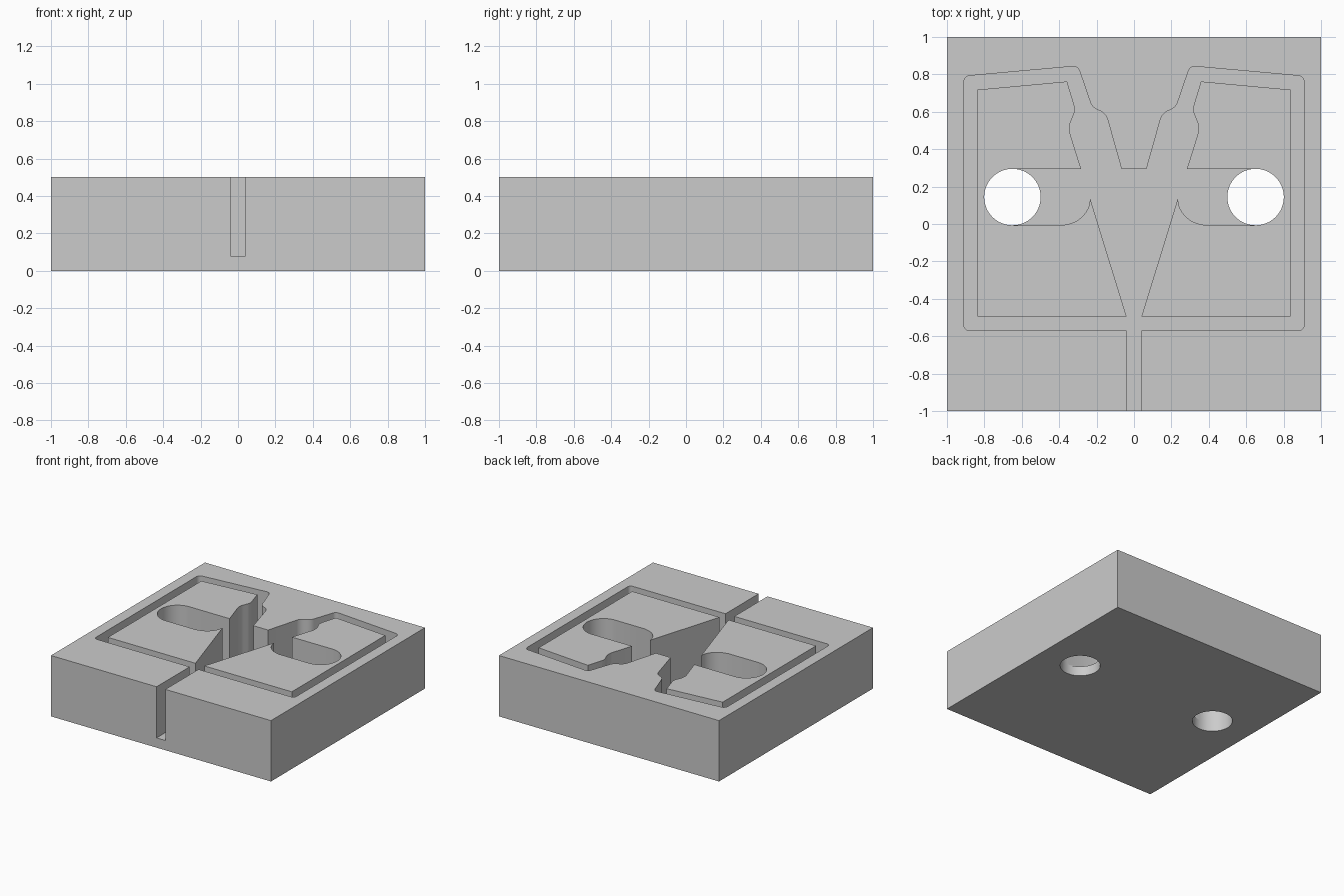
import bpy
import bmesh
from math import cos, sin, pi, tan, radians
from mathutils import Vector

cube = bpy.data.objects.get("Cube")
if cube:
    bpy.data.objects.remove(cube, do_unlink=True)

TOP, FLOOR = 0.5, 0.08
HOLE_X, HOLE_Y, HOLE_R = 0.65, 0.144, 0.151

grey = bpy.data.materials.new("plain_grey")
grey.use_nodes = True
colour = (0.6, 0.6, 0.6, 1)
grey.diffuse_color = colour
grey.node_tree.nodes["Principled BSDF"].inputs["Base Color"].default_value = colour


def arc(cx, cy, r, start, end, steps=16):
    """Points on an arc, angles in degrees."""
    angles = [radians(start + (end - start) * i / steps) for i in range(steps + 1)]
    return [(cx + r * cos(a), cy + r * sin(a)) for a in angles]


def fillet(before, corner, after, r, steps=8):
    """Round one corner of an outline."""
    p = Vector(corner)
    u = (Vector(before) - p).normalized()
    v = (Vector(after) - p).normalized()
    half = u.angle(v) / 2
    centre = p + (u + v).normalized() * (r / sin(half))
    a = p + u * (r / tan(half)) - centre
    b = p + v * (r / tan(half)) - centre
    turn = a.angle_signed(b)
    pts = []
    for i in range(steps + 1):
        t = -turn * i / steps
        pts.append((centre.x + a.x * cos(t) - a.y * sin(t),
                    centre.y + a.x * sin(t) + a.y * cos(t)))
    return pts


def rounded(path):
    """Open path of (x, y, radius) with its inner corners rounded."""
    out = []
    for i, (x, y, r) in enumerate(path):
        if r:
            out += fillet(path[i - 1][:2], (x, y), path[i + 1][:2], r)
        else:
            out.append((x, y))
    return out


def prism(name, outline, z0, z1):
    bm = bmesh.new()
    face = bm.faces.new([bm.verts.new((x, y, z0)) for x, y in outline])
    up = bmesh.ops.extrude_face_region(bm, geom=[face])["geom"]
    verts = [g for g in up if isinstance(g, bmesh.types.BMVert)]
    bmesh.ops.translate(bm, verts=verts, vec=(0, 0, z1 - z0))
    bmesh.ops.recalc_face_normals(bm, faces=bm.faces)
    mesh = bpy.data.meshes.new(name)
    bm.to_mesh(mesh)
    bm.free()
    obj = bpy.data.objects.new(name, mesh)
    bpy.context.collection.objects.link(obj)
    return obj


def cut(target, tool):
    mod = target.modifiers.new("cut", "BOOLEAN")
    mod.operation = "DIFFERENCE"
    mod.solver = "EXACT"
    mod.object = tool
    bpy.context.view_layer.objects.active = target
    bpy.ops.object.modifier_apply(modifier=mod.name)
    bpy.data.objects.remove(tool, do_unlink=True)


def mirror(points):
    return [(-x, y) for x, y in reversed(points)]


# Pocket outline: entry slot, outer loop and central neck
half = rounded([
    (0.04, -1.1, 0), (0.04, -0.57, 0), (0.91, -0.57, 0.03),
    (0.91, 0.79, 0.035), (0.3, 0.845, 0.035), (0.225, 0.625, 0.07),
    (0.15, 0.59, 0.07), (0.067, 0.295, 0)])
pocket = prism("pocket_cutter", half + mirror(half), FLOOR, TOP + 0.1)

# Island outline: branch slot ending around the port, then the wavy neck
branch = [(0.04, -0.495), (0.234, 0.135)]
branch += arc(0.38, HOLE_Y, HOLE_R - 0.004, 190, 270, 10)[1:-1]
branch += [(0.38, HOLE_Y - HOLE_R)]
branch += arc(HOLE_X, HOLE_Y, HOLE_R, -90, 90, 32)
neck = rounded([
    (0.283, 0.295, 0), (0.352, 0.515, 0.11), (0.312, 0.61, 0.08),
    (0.358, 0.762, 0), (0.836, 0.718, 0), (0.836, -0.495, 0)])
island = branch + neck
for side in (island, mirror(island)):
    cut(pocket, prism("island_cutter", side, FLOOR - 0.05, TOP + 0.2))

# Solid block with the pocket and the two through ports removed
block = prism("channel_block", [(-1, -1), (1, -1), (1, 1), (-1, 1)], 0, TOP)
cut(block, pocket)
for s in (-1, 1):
    ring = arc(s * HOLE_X, HOLE_Y, HOLE_R, -90, 270, 64)[:-1]
    cut(block, prism("port_cutter", ring, -0.1, FLOOR + 0.1))

block.data.materials.clear()
block.data.materials.append(grey)
for poly in block.data.polygons:
    poly.material_index = 0
bpy.ops.object.select_all(action="DESELECT")
block.select_set(True)
bpy.context.view_layer.objects.active = block
bpy.ops.object.shade_smooth_by_angle(angle=radians(30))
